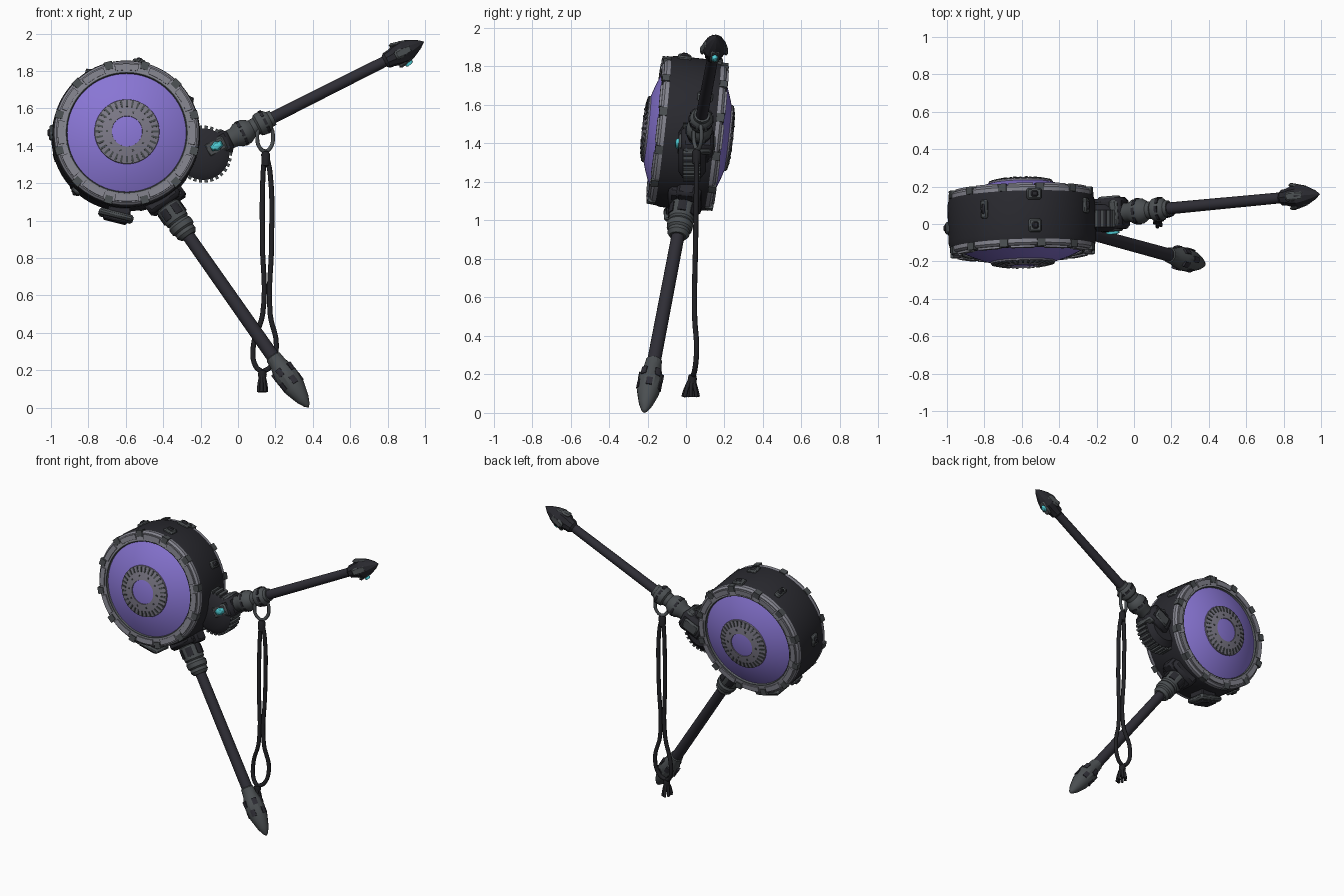
import bpy, bmesh
from math import cos, sin, pi, radians
from mathutils import Vector, Matrix

old = bpy.data.objects.get("Cube")
if old:
    bpy.data.objects.remove(old, do_unlink=True)


def material(name, rgb):
    m = bpy.data.materials.new(name)
    m.use_nodes = True
    m.diffuse_color = (*rgb, 1)
    m.node_tree.nodes["Principled BSDF"].inputs["Base Color"].default_value = (*rgb, 1)
    return m


SHELL = material("charcoal shell", (0.022, 0.022, 0.028))
ROD = material("dark rod", (0.028, 0.027, 0.036))
METAL = material("gunmetal", (0.07, 0.078, 0.083))
RIM = material("pale grey rim", (0.23, 0.23, 0.27))
GRILLE = material("mauve grey grille", (0.2, 0.19, 0.24))
SKIN = material("violet drum skin", (0.25, 0.18, 0.66))
GEM = material("cyan gem", (0.08, 0.62, 0.68))
CORD = material("black cord", (0.016, 0.016, 0.019))


def finish(name, bm, mat, matrix, angle=35, bevel=0):
    bmesh.ops.recalc_face_normals(bm, faces=bm.faces)
    me = bpy.data.meshes.new(name)
    bm.to_mesh(me)
    bm.free()
    me.materials.append(mat)
    me.shade_smooth()
    me.set_sharp_from_angle(angle=radians(angle))
    ob = bpy.data.objects.new(name, me)
    ob.matrix_world = matrix
    bpy.context.collection.objects.link(ob)
    if bevel:
        mod = ob.modifiers.new("soft edges", 'BEVEL')
        mod.width = bevel
        mod.segments = 1
    return ob


def frame(origin, x, y, z):
    m = Matrix((x, y, z)).transposed().to_4x4()
    m.translation = origin
    return m


def aim(origin, direction):
    """Frame with local z along direction and local y close to the model's depth."""
    z = direction.normalized()
    x = Vector((0, 1, 0)).cross(z).normalized()
    return frame(origin, x, z.cross(x), z)


def lathe(name, profile, matrix, mat, segs=32, angle=35, closed=False):
    """Spin (radius, height) points about local z."""
    bm = bmesh.new()
    rings = []
    for r, h in profile:
        if r < 1e-5:
            rings.append([bm.verts.new((0, 0, h))] * segs)
        else:
            rings.append([bm.verts.new((r * cos(2 * pi * i / segs), r * sin(2 * pi * i / segs), h))
                          for i in range(segs)])
    pairs = list(zip(rings, rings[1:] + rings[:1])) if closed else list(zip(rings, rings[1:]))
    for a, b in pairs:
        for i in range(segs):
            j = (i + 1) % segs
            bm.faces.new(list(dict.fromkeys((a[i], a[j], b[j], b[i]))))
    return finish(name, bm, mat, matrix, angle)


def box(name, size, matrix, mat, bevel=0.008):
    bm = bmesh.new()
    bmesh.ops.create_cube(bm, size=1)
    bmesh.ops.scale(bm, vec=size, verts=bm.verts)
    return finish(name, bm, mat, matrix, 30, bevel)


def arc_plates(name, r0, r1, count, fill, low, high, matrix, mat, steps=4):
    """A ring of separate curved plates; low and high give heights from radius."""
    bm = bmesh.new()
    for k in range(count):
        loops = []
        for s in range(steps + 1):
            a = 2 * pi * (k + fill * (s / steps - 0.5)) / count
            loops.append([bm.verts.new((r * cos(a), r * sin(a), f(r)))
                          for r, f in ((r0, low), (r1, low), (r1, high), (r0, high))])
        for a, b in zip(loops, loops[1:]):
            for i in range(4):
                j = (i + 1) % 4
                bm.faces.new((a[i], a[j], b[j], b[i]))
        bm.faces.new(loops[0])
        bm.faces.new(loops[-1])
    return finish(name, bm, mat, matrix)


def tube(name, points, radius, mat, cyclic=False):
    cu = bpy.data.curves.new(name, 'CURVE')
    cu.dimensions = '3D'
    cu.bevel_depth = radius
    cu.bevel_resolution = 2
    cu.resolution_u = 6
    cu.use_fill_caps = True
    sp = cu.splines.new('BEZIER')
    sp.bezier_points.add(len(points) - 1)
    for p, co in zip(sp.bezier_points, points):
        p.co = co
        p.handle_left_type = p.handle_right_type = 'AUTO'
    sp.use_cyclic_u = cyclic
    cu.materials.append(mat)
    ob = bpy.data.objects.new(name, cu)
    bpy.context.collection.objects.link(ob)


# Drum: tilted slightly back, with the same skin, rim and grille on both ends
CENTRE = Vector((-0.6, 0.008, 1.452))
N = Vector((0.03, -1, 0.11)).normalized()
U = (Vector((1, 0, 0)) - N * N.x).normalized()
V = N.cross(U)
lathe("drum_shell", [(0, -0.13), (0.375, -0.14), (0.388, -0.13), (0.395, -0.1), (0.395, 0.1),
                     (0.388, 0.13), (0.375, 0.14), (0, 0.13)], frame(CENTRE, U, V, N), SHELL, 72)


def dome(r):
    return 0.148 + 0.086 * (1 - (r / 0.33) ** 2)


for side, d in (("front", N), ("back", -N)):
    m = frame(CENTRE, U, d.cross(U), d)
    lathe(side + "_skin", [(0.335 * i / 12, dome(0.335 * i / 12)) for i in range(13)], m, SKIN, 64)
    lathe(side + "_rim", [(0.318, 0.14), (0.318, 0.16), (0.326, 0.167), (0.376, 0.162),
                          (0.388, 0.15), (0.388, 0.128)], m, RIM, 72, closed=True)
    lathe(side + "_rim_seam", [(0.318, 0.16), (0.322, 0.168), (0.327, 0.168), (0.327, 0.16)],
          m, METAL, 64, closed=True)
    arc_plates(side + "_rim_plates", 0.336, 0.37, 12, 0.68, lambda r: 0.16, lambda r: 0.174, m, RIM, 6)
    arc_plates(side + "_rim_clips", 0.352, 0.394, 12, 0.22, lambda r: 0.13, lambda r: 0.17,
               m @ Matrix.Rotation(pi / 12, 4, 'Z'), METAL)
    lathe(side + "_grille", [(r, dome(r) + k) for r, k in
                             ((0.08, -0.01), (0.082, 0.007), (0.125, 0.008), (0.172, 0.008), (0.176, -0.01))],
          m, GRILLE, 48)
    arc_plates(side + "_grille_slots", 0.132, 0.168, 32, 0.36, dome, lambda r: dome(r) + 0.0125, m, METAL, 1)
    arc_plates(side + "_grille_studs", 0.102, 0.112, 10, 0.14, dome, lambda r: dome(r) + 0.012, m, METAL, 1)


# Small fittings around the drum wall
def on_wall(deg, height, radius=0.395):
    a = radians(deg)
    out = U * cos(a) + V * sin(a)
    return frame(CENTRE + out * radius + N * height, N.cross(out), N, out)


for i, (deg, h, w, l) in enumerate(((80, -0.11, 0.08, 0.06), (80, 0.06, 0.07, 0.07), (120, -0.04, 0.04, 0.1),
                                    (178, 0.02, 0.08, 0.06), (228, -0.03, 0.05, 0.1), (30, -0.06, 0.05, 0.08))):
    box(f"wall_lug_{i}", (w, l, 0.03), on_wall(deg, h), METAL)
    box(f"wall_lug_cap_{i}", (w * 0.5, l * 0.55, 0.05), on_wall(deg, h), SHELL)
box("foot_neck", (0.12, 0.13, 0.07), on_wall(-95, 0, 0.405), SHELL)
box("foot_plate", (0.19, 0.15, 0.035), on_wall(-97, 0, 0.432) @ Matrix.Rotation(-0.12, 4, 'Y'), METAL, 0.012)
box("foot_pad", (0.13, 0.1, 0.05), on_wall(-97, 0, 0.44) @ Matrix.Rotation(-0.12, 4, 'Y'), SHELL)

# Ribbed gear housing between the two arms
gear = frame(Vector((-0.185, 0.03, 1.355)), Vector((1, 0, 0)), Vector((0, 0, 1)), Vector((0, -1, 0)))
lathe("gear_core", [(0, -0.075), (0.1, -0.075), (0.138, -0.045), (0.138, 0.045), (0.1, 0.07), (0, 0.07)],
      gear, SHELL, 36)
arc_plates("gear_ribs", 0.11, 0.153, 30, 0.55, lambda r: -0.045, lambda r: 0.045, gear, METAL, 1)

# Upper arm: bracket, stepped collar, rod and bud-shaped head
start = Vector((-0.25, 0.042, 1.33))
tip = Vector((0.995, 0.16, 1.957))
arm = aim(start, tip - start)
size = (tip - start).length
box("upper_bracket", (0.13, 0.17, 0.18), arm @ Matrix.Translation((0, 0, 0.14)), SHELL, 0.02)
box("upper_bracket_band", (0.145, 0.14, 0.05), arm @ Matrix.Translation((0, 0, 0.19)), METAL, 0.01)
box("upper_bracket_face", (0.09, 0.19, 0.12), arm @ Matrix.Translation((0, 0, 0.14)), METAL, 0.015)
lathe("upper_collar", [(0.05, 0.15), (0.052, 0.26), (0.066, 0.28), (0.068, 0.33), (0.056, 0.35), (0.046, 0.365),
                       (0.048, 0.39), (0.06, 0.4), (0.064, 0.42), (0.058, 0.455), (0.044, 0.47), (0.042, 0.49),
                       (0, 0.49)], arm, METAL, 24)
for k, h in enumerate((0.305, 0.44)):
    arc_plates(f"upper_collar_band_{k}", 0.04, 0.071 - k * 0.005, 8, 0.7, lambda r: h - 0.008,
               lambda r: h + 0.008, arm, SHELL)
lathe("upper_rod", [(0, 0.45), (0.032, 0.45), (0.029, size - 0.19), (0, size - 0.19)], arm, ROD, 16)
lathe("upper_head", [(0.03, -0.24), (0.044, -0.225), (0.046, -0.2), (0.058, -0.165), (0.064, -0.125),
                     (0.05, -0.08), (0.024, -0.03), (0, 0)], arm @ Matrix.Translation((0, 0, size)), SHELL, 10, 20)
for k in range(4):
    turn = Matrix.Rotation(k * pi / 2, 4, 'Z')
    box(f"upper_head_petal_{k}", (0.022, 0.05, 0.1),
        arm @ turn @ Matrix.Translation((0.052, 0, size - 0.13)) @ Matrix.Rotation(-0.25, 4, 'Y'), METAL, 0.01)

# Cyan gems on the bracket and beneath the head
hexagon = [(0, -0.01), (1, -0.01), (0.95, 0.006), (0.6, 0.012), (0, 0.012)]


def gem(name, matrix, w, l):
    lathe(name, [(r, h) for r, h in hexagon], matrix @ Matrix.Diagonal((w, l, 1, 1)), GEM, 6, 20)


# local x of the arm points down, so the gem's own frame faces the front
front_face = arm @ Matrix.Translation((0, 0, 0.145)) @ Matrix.Rotation(pi / 2, 4, 'X')
z_sign = -1 if (front_face.to_3x3() @ Vector((0, 0, 1))).y > 0 else 1
gem("bracket_gem", front_face @ Matrix.Translation((0, 0, 0.098 * z_sign))
    @ Matrix.Rotation(0 if z_sign > 0 else pi, 4, 'X'), 0.026, 0.04)
gem("head_gem", arm @ Matrix.Translation((0.066, 0, size - 0.125)) @ Matrix.Rotation(pi / 2 - 0.2, 4, 'Y'),
    0.024, 0.018)

# Lower arm: mount, collar, rod and long bullet head
start = Vector((-0.42, 0, 1.138))
tip = Vector((0.378, -0.218, 0.0))
arm = aim(start, tip - start)
size = (tip - start).length
box("lower_mount", (0.2, 0.17, 0.09), arm @ Matrix.Translation((0, 0, 0.03)), SHELL, 0.02)
box("lower_mount_fin", (0.09, 0.1, 0.15), arm @ Matrix.Translation((-0.075, 0.01, 0.01)), SHELL, 0.015)
lathe("lower_collar", [(0.06, 0.0), (0.062, 0.07), (0.07, 0.08), (0.066, 0.17), (0.058, 0.18), (0.068, 0.195),
                       (0.066, 0.225), (0.056, 0.235), (0.058, 0.255), (0.044, 0.275), (0, 0.275)], arm, METAL, 24)
arc_plates("lower_collar_plates", 0.05, 0.073, 6, 0.6, lambda r: 0.09, lambda r: 0.15, arm, SHELL)
lathe("lower_rod", [(0, 0.24), (0.034, 0.24), (0.036, size - 0.3), (0, size - 0.3)], arm, ROD, 16)
head = arm @ Matrix.Translation((0, 0, size))
lathe("lower_head", [(0.03, -0.345), (0.042, -0.335), (0.046, -0.29), (0.06, -0.24), (0.064, -0.2), (0.058, -0.13),
                     (0.036, -0.055), (0.016, -0.015), (0, 0)], head, METAL, 14, 25)
for k, h in enumerate((-0.235, -0.165)):
    arc_plates(f"lower_head_slots_{k}", 0.03, 0.066 - 0.001 * k, 5, 0.4, lambda r: h - 0.022, lambda r: h + 0.022,
               head @ Matrix.Rotation(k * 0.6, 4, 'Z'), ROD)

# Hanging ring, double cord and tassel
tube("hanging_ring", [(0.145 + 0.042 * cos(a), 0.06 + 0.02 * cos(a), 1.445 + 0.075 * sin(a))
                      for a in (k * pi / 4 for k in range(8))], 0.011, METAL, True)
lathe("cord_knot", [(0, -0.05), (0.022, -0.04), (0.024, 0.02), (0.014, 0.035), (0, 0.04)],
      Matrix.Translation((0.148, 0.055, 1.335)), CORD, 12)
for side, xs in (("right", (0.142, 0.134, 0.13, 0.132, 0.082, 0.095, 0.13)),
                 ("left", (0.155, 0.172, 0.18, 0.172, 0.205, 0.175, 0.13))):
    zs = (1.34, 1.25, 0.9, 0.5, 0.33, 0.22, 0.19)
    ys = (0.055, 0.055, 0.05, 0.045, 0.055, 0.045, 0.035)
    tube(side + "_cord", list(zip(xs, ys, zs)), 0.0135, CORD)
lathe("tassel_knot", [(0, 0.03), (0.02, 0.022), (0.024, 0), (0.018, -0.025), (0, -0.03)],
      Matrix.Translation((0.13, 0.033, 0.175)), CORD, 12)
for k in range(7):
    a = 2 * pi * k / 7
    tube(f"tassel_strand_{k}", [(0.13 + 0.008 * cos(a), 0.03 + 0.01 * sin(a), 0.17),
                                (0.13 + 0.018 * cos(a), 0.026 + 0.028 * sin(a), 0.125),
                                (0.13 + 0.022 * cos(a), 0.024 + 0.04 * sin(a), 0.083)], 0.01, CORD)
